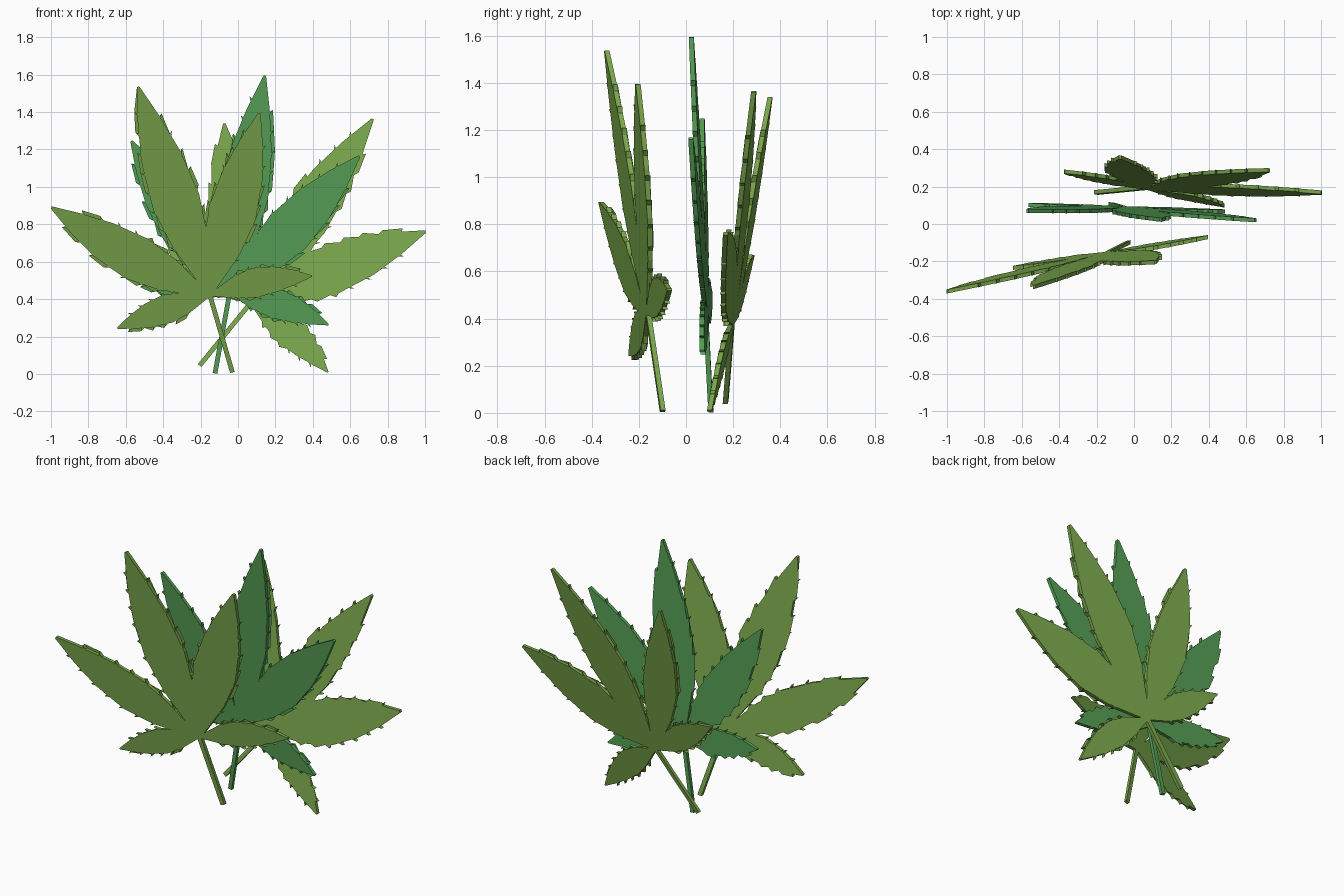
import bpy, bmesh
from math import cos, sin, radians

if "Cube" in bpy.data.objects:
    bpy.data.objects.remove(bpy.data.objects["Cube"])

# colours
def material(name, rgb):
    m = bpy.data.materials.new(name)
    m.diffuse_color = (*rgb, 1)
    m.use_nodes = True
    m.node_tree.nodes["Principled BSDF"].inputs["Base Color"].default_value = m.diffuse_color
    return m

olive = material("olive_green", (0.19, 0.38, 0.07))
cool = material("cool_green", (0.09, 0.34, 0.09))

# half width along a leaflet: (fraction of length, fraction of full half width)
PROFILE = [(0, .07), (.1, .34), (.26, .76), (.45, 1), (.66, .84), (.84, .48), (1, .05)]

# leaflets: angle from the middle one, length, half width, sideways bow, teeth per side
LEAFLETS = [(42, .97, .122, .018, 7), (0, 1.18, .130, .008, 8), (-34.2, 1.01, .130, 0, 7),
            (-98.3, .555, .080, .022, 6), (90.5, .525, .078, -.008, 6)]
THICK = 0.021

def half_width(t):
    for (t0, w0), (t1, w1) in zip(PROFILE, PROFILE[1:]):
        if t <= t1:
            return w0 + (w1 - w0) * (t - t0) / (t1 - t0)
    return PROFILE[-1][1]

def edge(length, width, bow, teeth, side):
    """One toothed edge from base to tip, in (along, across) coordinates."""
    def at(t):
        return (t * length, side * width * half_width(t) + bow * 4 * t * (1 - t))
    pts = [(t, [at(t)]) for t, _ in PROFILE]
    for i in range(teeth):
        t = .2 + .72 * (i + .5 * (side > 0)) / teeth
        u, v = at(t)
        step = .014 / length
        tooth = [(u, v), (u + .026, at(t + .026 / length)[1] + side * .018), at(t + step)]
        pts = [p for p in pts if not t - .004 < p[0] < t + step + .004]
        pts.append((t, tooth))
    pts.sort(key=lambda p: p[0])
    return [q for _, group in pts for q in group]

def plate(bm, outline, place):
    """Closed flat plate from an outline on the tilted leaf plane."""
    front = [bm.verts.new(place(x, z, -THICK / 2)) for x, z in outline]
    back = [bm.verts.new(place(x, z, THICK / 2)) for x, z in outline]
    bm.faces.new(front)
    bm.faces.new(back[::-1])
    n = len(outline)
    for i in range(n):
        j = (i + 1) % n
        bm.faces.new((front[i], back[i], back[j], front[j]))

def finish(bm, name, mat):
    bmesh.ops.triangulate(bm, faces=[f for f in bm.faces if len(f.verts) > 4])
    bmesh.ops.recalc_face_normals(bm, faces=bm.faces)
    me = bpy.data.meshes.new(name)
    bm.to_mesh(me)
    bm.free()
    me.materials.append(mat)
    bpy.context.collection.objects.link(bpy.data.objects.new(name, me))

def leaf(name, centre, turn, slope, stem_end, mat):
    cx, cy, cz = centre
    def place(x, z, d):
        return (cx + x, cy + slope[0] * x + slope[1] * z + d, cz + z)

    # five toothed leaflets fanning from the centre
    bm = bmesh.new()
    for ang, length, width, bow, teeth in LEAFLETS:
        a = radians(turn + ang)
        pts = edge(length, width, bow, teeth, -1) + edge(length, width, bow, teeth, 1)[::-1]
        plate(bm, [(u * cos(a) - v * sin(a), u * sin(a) + v * cos(a)) for u, v in pts], place)
    finish(bm, name + "_leaflets", mat)

    # straight square stem
    bm = bmesh.new()
    ex, ez = stem_end[0] - cx, stem_end[1] - cz
    r = .0125 / (ex * ex + ez * ez) ** .5
    px, pz = -ez * r, ex * r
    plate(bm, [(px, pz), (ex + px, ez + pz), (ex - px, ez - pz), (-px, -pz)], place)
    finish(bm, name + "_stem", mat)

leaf("front_leaf", (-.15, -.16, .42), 109, (.183, -.095), (-.03, .008), olive)
leaf("middle_leaf", (-.045, .083, .43), 80.8, (-.043, -.045), (-.123, .003), cool)
leaf("back_leaf", (.068, .195, .38), 56.4, (-.092, .155), (-.205, .045), olive)
